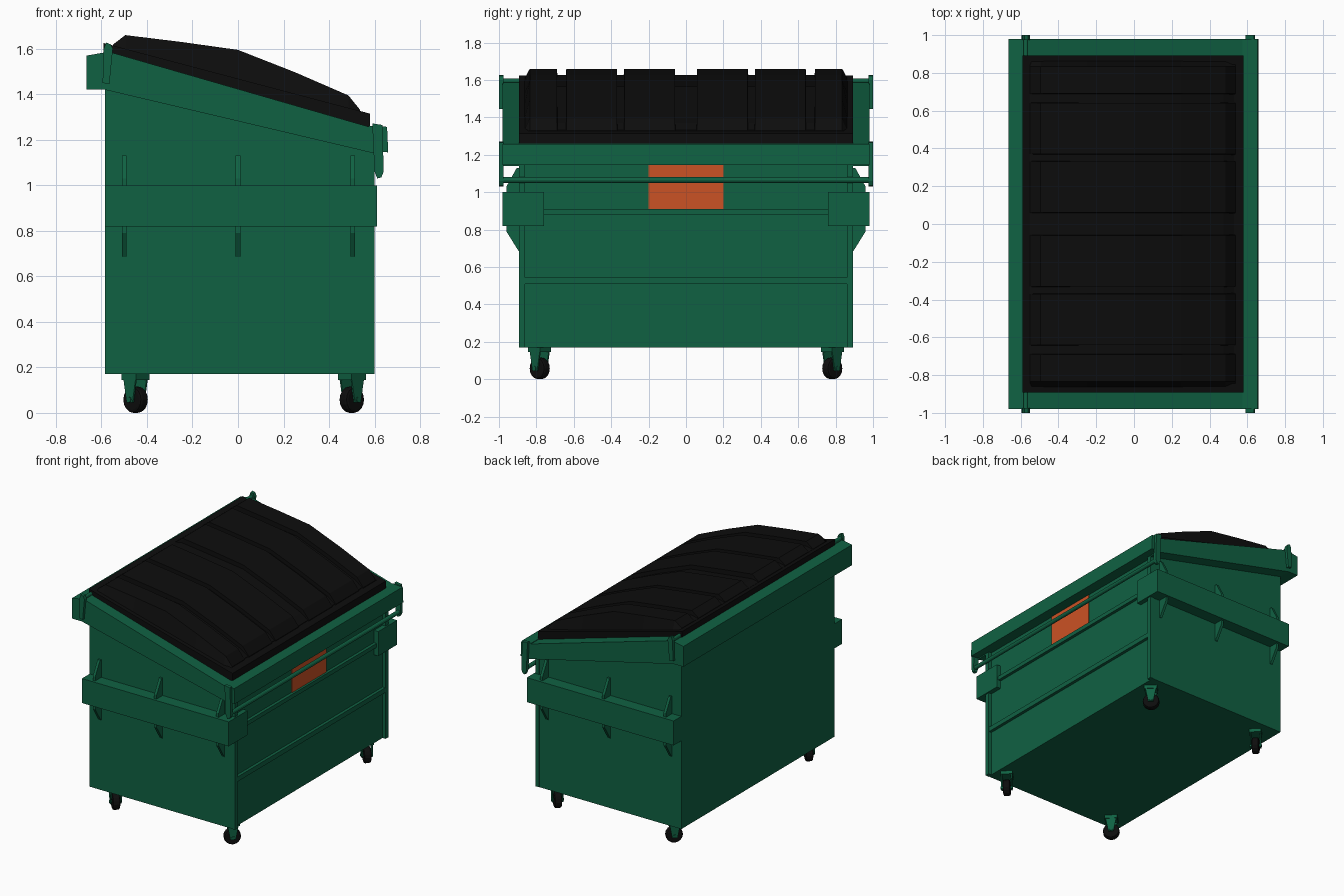
import bpy, bmesh, math
from mathutils import Matrix, Vector

if "Cube" in bpy.data.objects:
    bpy.data.objects.remove(bpy.data.objects["Cube"])


def material(name, rgb):
    m = bpy.data.materials.new(name)
    m.diffuse_color = (*rgb, 1)
    m.use_nodes = True
    m.node_tree.nodes["Principled BSDF"].inputs["Base Color"].default_value = m.diffuse_color
    return m


GREEN = material("dark green paint", (0.005, 0.12, 0.055))
BLACK = material("black plastic", (0.004, 0.004, 0.004))
ORANGE = material("orange plate", (0.60, 0.085, 0.018))


def finish(name, bm, mat):
    bmesh.ops.recalc_face_normals(bm, faces=bm.faces)
    me = bpy.data.meshes.new(name)
    bm.to_mesh(me)
    bm.free()
    me.materials.append(mat)
    ob = bpy.data.objects.new(name, me)
    bpy.context.collection.objects.link(ob)
    return ob


def extrude(name, pts, vec, mat, place=lambda a, b: (a, 0, b)):
    """Extrude a flat outline along vec."""
    bm = bmesh.new()
    f = bm.faces.new([bm.verts.new(place(*p)) for p in pts])
    new = bmesh.ops.extrude_face_region(bm, geom=[f])["geom"]
    bmesh.ops.translate(bm, vec=vec, verts=[v for v in new if isinstance(v, bmesh.types.BMVert)])
    return finish(name, bm, mat)


def slab_y(name, pts, y0, y1, mat=GREEN):
    return extrude(name, pts, (0, y1 - y0, 0), mat, lambda a, b: (a, y0, b))


def box(name, x0, x1, y0, y1, z0, z1, mat=GREEN):
    return slab_y(name, [(x0, z0), (x1, z0), (x1, z1), (x0, z1)], y0, y1, mat)


def cylinder(name, r, depth, matrix, mat, seg=12, bevel=0):
    bm = bmesh.new()
    bmesh.ops.create_cone(bm, cap_ends=True, segments=seg, radius1=r, radius2=r, depth=depth)
    if bevel:
        rim = [e for e in bm.edges if abs(e.verts[0].co.z - e.verts[1].co.z) < 1e-5]
        bmesh.ops.bevel(bm, geom=rim, offset=bevel, segments=2, profile=0.5, affect='EDGES')
    bm.transform(matrix)
    return finish(name, bm, mat)


ALONG_Y = Matrix.Rotation(math.pi / 2, 4, 'X')

# Body
slab_y("body", [(-0.585, 0.17), (0.575, 0.17), (0.575, 1.17), (-0.585, 1.46)], -0.89, 0.89)
for z0, z1 in ((0.51, 0.545), (0.88, 0.91)):
    box("front_rib", 0.57, 0.597, -0.86, 0.86, z0, z1)
box("orange_panel", 0.574, 0.581, -0.2, 0.2, 0.91, 1.147, ORANGE)

# Top rim, long sides
slab_y("front_rim", [(0.575, 1.262), (0.655, 1.257), (0.66, 1.145), (0.575, 1.15)], -0.98, 0.98)
slab_y("back_rim", [(-0.665, 1.42), (-0.58, 1.42), (-0.58, 1.585), (-0.665, 1.57)], -0.98, 0.98)

for s in (-1, 1):
    # Corner posts and sloping end rims
    box("corner_post", 0.57, 0.6, s * 0.86, s * 0.893, 0.17, 1.15)
    slab_y("side_rim", [(-0.585, 1.42), (0.6, 1.14), (0.6, 1.25), (-0.585, 1.592)], s * 0.885, s * 0.98)
    # Fork pockets with wrap-around plates
    box("fork_pocket", -0.585, 0.6, s * 0.885, s * 0.98, 0.82, 1.0)
    box("pocket_plate", 0.57, 0.61, s * 0.76, s * 0.98, 0.82, 1.0)
    # Gussets above and below the pockets
    for x in (-0.5, 0.0, 0.505):
        for pts in ([(0.88, 0.99), (0.96, 0.99), (0.96, 1.03), (0.905, 1.13), (0.88, 1.13)],
                    [(0.88, 0.83), (0.96, 0.83), (0.96, 0.79), (0.895, 0.685), (0.88, 0.685)]):
            extrude("gusset", pts, (0.02, 0, 0), GREEN, lambda a, b: (x - 0.01, s * a, b))
    # Rod brackets
    slab_y("back_bracket", [(-0.595, 1.45), (-0.565, 1.445), (-0.55, 1.6), (-0.56, 1.62),
                            (-0.58, 1.627), (-0.59, 1.6)], s * 0.975, s)
    slab_y("front_bracket", [(0.59, 1.272), (0.635, 1.265), (0.64, 1.06), (0.63, 1.035),
                             (0.612, 1.03), (0.6, 1.06)], s * 0.975, s)

# Rods
cylinder("front_rod", 0.015, 1.98, Matrix.Translation((0.622, 0, 1.065)) @ ALONG_Y, GREEN)
cylinder("hinge_rod", 0.013, 1.98, Matrix.Translation((-0.573, 0, 1.595)) @ ALONG_Y, GREEN)


# Lid
def flange_z(x):
    return 1.625 - (x + 0.59) * 0.31 / 1.17


def dome(name, prof, yb0, yb1, yt0, yt1):
    """Raised lid shell: wide at the flange, narrower on top."""
    bm = bmesh.new()
    rings = []
    for x, z in prof:
        b = flange_z(x) - 0.01
        rings.append([bm.verts.new(c) for c in
                      ((x, yb0, b), (x, yb1, b), (x, yt1, z), (x, yt0, z))])
    for r, q in zip(rings, rings[1:]):
        for i in range(4):
            j = (i + 1) % 4
            bm.faces.new((r[i], r[j], q[j], q[i]))
    bm.faces.new(rings[0])
    bm.faces.new(rings[-1])
    return finish(name, bm, BLACK)


slab_y("lid_flange", [(-0.59, 1.56), (0.58, 1.25), (0.58, 1.315), (-0.59, 1.625)], -0.892, 0.892)
bpy.data.objects["lid_flange"].data.materials[0] = BLACK
dome("lid_dome", [(-0.55, 1.616), (-0.5, 1.627), (0, 1.565), (0.25, 1.468), (0.475, 1.37), (0.53, 1.332)],
     -0.855, 0.855, -0.82, 0.82)
PANEL = [(-0.55, 1.618), (-0.495, 1.66), (-0.25, 1.63), (0, 1.595), (0.25, 1.497), (0.485, 1.395), (0.537, 1.331)]
for s in (-1, 1):
    for a, b, end in ((0.06, 0.33, 0), (0.37, 0.64, 0), (0.69, 0.86, 0.025)):
        dome("lid_panel", PANEL, s * (a - 0.005), s * (b + 0.005), s * a, s * (b - end))

# Casters, swivelled diagonally outward
for x, sx in ((-0.45, -1), (0.5, 1)):
    for s in (-1, 1):
        turn = Matrix.Translation((x, s * 0.782, 0)) @ Matrix.Rotation(math.atan2(s, sx), 4, 'Z')
        axle = turn @ Matrix.Translation((0, 0, 0.058)) @ Matrix.Rotation(math.pi / 2, 4, 'Y')
        cylinder("caster_wheel", 0.058, 0.05, axle, BLACK, 16, 0.012)
        cylinder("caster_axle", 0.012, 0.085, axle, GREEN, 8)
        for k in (-1, 1):
            fork = extrude("caster_fork", [(-0.04, 0.16), (0.04, 0.16), (0.018, 0.045), (-0.018, 0.045)],
                           (0.008, 0, 0), GREEN, lambda a, b: (k * 0.034 - 0.004, a, b))
            fork.data.transform(turn)
        plate = box("caster_plate", -0.042, 0.042, -0.045, 0.045, 0.145, 0.172)
        plate.data.transform(turn)
